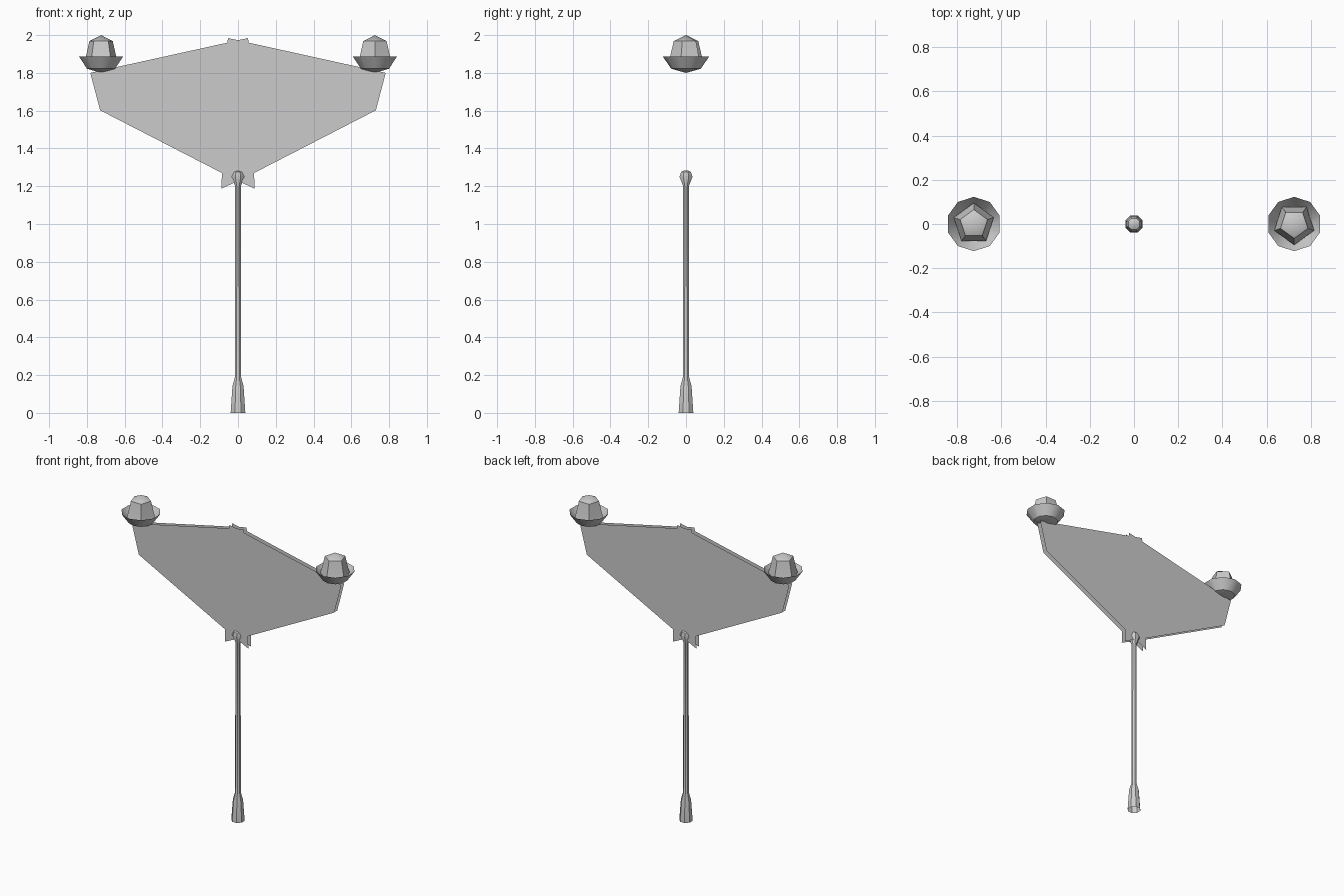
import bpy, bmesh
from math import sin, cos, pi, radians

if "Cube" in bpy.data.objects:
    bpy.data.objects.remove(bpy.data.objects["Cube"])


def finish(name, bm, smooth=True):
    me = bpy.data.meshes.new(name)
    bm.to_mesh(me)
    bm.free()
    ob = bpy.data.objects.new(name, me)
    bpy.context.collection.objects.link(ob)
    if smooth:
        bpy.ops.object.select_all(action='DESELECT')
        ob.select_set(True)
        bpy.context.view_layer.objects.active = ob
        bpy.ops.object.shade_smooth_by_angle(angle=radians(40))
    return ob


def lathe(name, profile, sides, start=0.0, x=0.0):
    """Revolve (radius, z) pairs listed bottom to top; radius 0 closes to a point."""
    bm = bmesh.new()
    rings = []
    for r, z in profile:
        n = sides if r > 0 else 1
        rings.append([bm.verts.new((x + r * cos(start + 2 * pi * i / sides),
                                    r * sin(start + 2 * pi * i / sides), z))
                      for i in range(n)])
    for a, b in zip(rings, rings[1:]):
        for i in range(sides):
            j = (i + 1) % sides
            if len(a) == 1:
                bm.faces.new((a[0], b[j], b[i]))
            elif len(b) == 1:
                bm.faces.new((a[i], a[j], b[0]))
            else:
                bm.faces.new((a[i], a[j], b[j], b[i]))
    return finish(name, bm)


# Post with flared foot and small finial
lathe("post", [(0.042, 0), (0.032, 0.14), (0.018, 0.19), (0.0165, 1.20),
               (0.037, 1.25), (0.028, 1.275), (0.012, 1.283), (0, 1.283)],
      8, pi / 8)

# Flat bracket sheets, one facing each way, each made of mirrored halves
half = [(0, 1.973), (0.053, 1.984), (0.056, 1.960), (0.782, 1.80),
        (0.73, 1.602), (0.085, 1.27), (0.088, 1.187), (0, 1.228)]
for name, y in (("bracket_front", -0.015), ("bracket_back", 0.015)):
    bm = bmesh.new()
    for s in (1, -1):
        f = bm.faces.new([bm.verts.new((s * x, y, z)) for x, z in half])
        f.normal_update()
        if f.normal.y * y < 0:
            f.normal_flip()
    bmesh.ops.remove_doubles(bm, verts=bm.verts[:], dist=0.0001)
    finish(name, bm, False)

# Lamps: open ten-sided bowl with a five-sided glass dome inside
for side, s in (("left", -1), ("right", 1)):
    x = s * 0.725
    lathe(side + "_bowl", [(0, 1.80), (0.078, 1.822), (0.123, 1.887)],
          10, pi / 2, x)
    lathe(side + "_dome", [(0.095, 1.852), (0.084, 1.887),
                           (0.065, 1.968), (0, 2.0)],
          5, -s * pi / 2, x)
